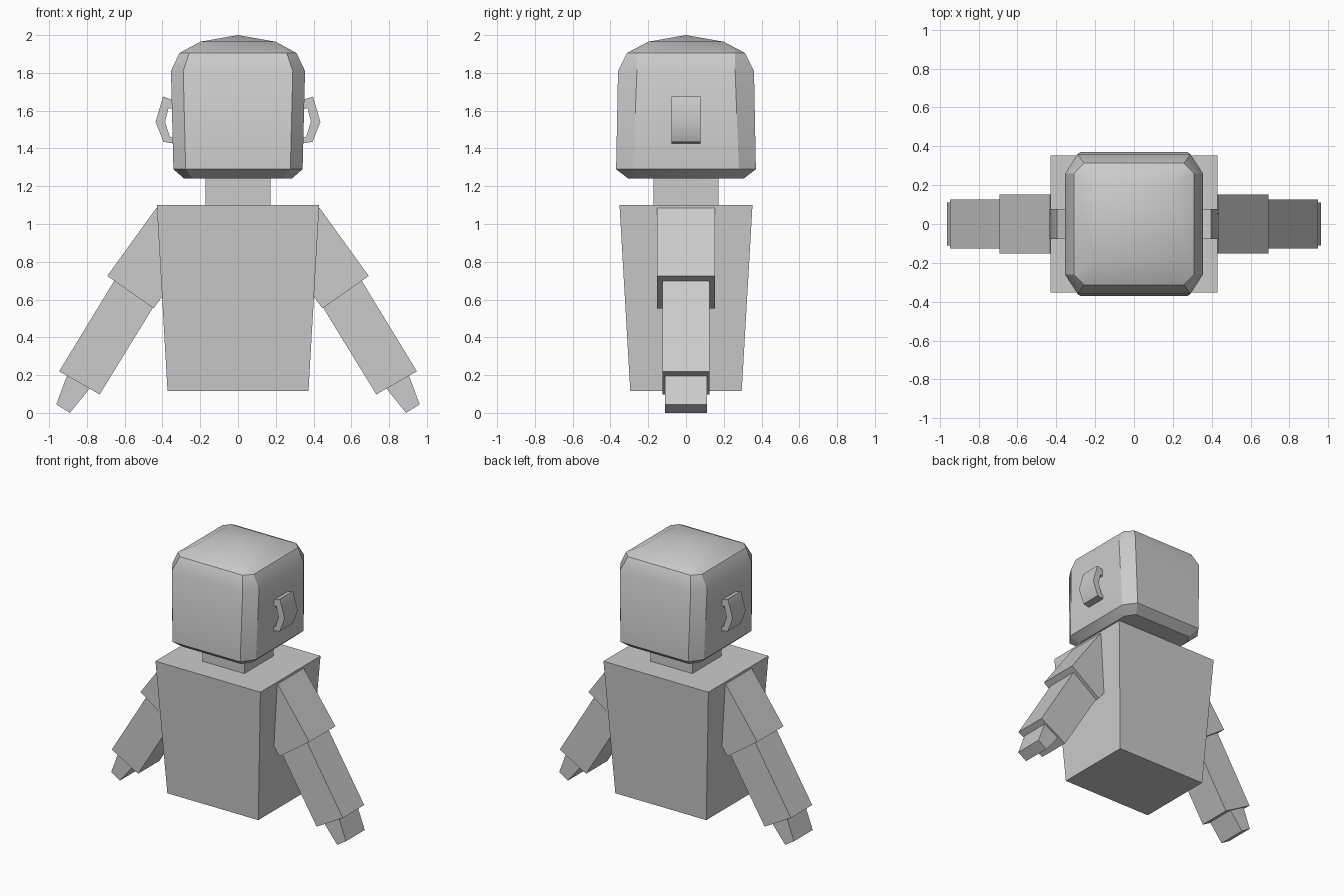
import bpy, bmesh, math

cube = bpy.data.objects.get("Cube")
if cube:
    bpy.data.objects.remove(cube, do_unlink=True)

GREY = (0.6, 0.6, 0.6, 1.0)
grey = bpy.data.materials.new("plain grey")
grey.use_nodes = True
grey.diffuse_color = GREY
grey.node_tree.nodes["Principled BSDF"].inputs["Base Color"].default_value = GREY


def finish(name, bm, angle=None):
    """Turn a bmesh into a named object, optionally smoothed below an angle."""
    bmesh.ops.remove_doubles(bm, verts=bm.verts[:], dist=0.0005)
    bmesh.ops.recalc_face_normals(bm, faces=bm.faces[:])
    mesh = bpy.data.meshes.new(name)
    bm.to_mesh(mesh)
    bm.free()
    mesh.materials.append(grey)
    obj = bpy.data.objects.new(name, mesh)
    bpy.context.collection.objects.link(obj)
    if angle:
        bpy.ops.object.select_all(action='DESELECT')
        obj.select_set(True)
        bpy.context.view_layer.objects.active = obj
        bpy.ops.object.shade_smooth_by_angle(angle=math.radians(angle))
    return obj


def loft(name, rings, apex=None, angle=None):
    """Stack rings of equal vertex count, closed by caps or a top point."""
    bm = bmesh.new()
    loops = [[bm.verts.new(p) for p in ring] for ring in rings]
    n = len(loops[0])
    for a, b in zip(loops, loops[1:]):
        for i in range(n):
            j = (i + 1) % n
            bm.faces.new((a[i], a[j], b[j], b[i]))
    bm.faces.new(loops[0][::-1])
    if apex:
        tip = bm.verts.new(apex)
        for i in range(n):
            bm.faces.new((loops[-1][i], loops[-1][(i + 1) % n], tip))
    else:
        bm.faces.new(loops[-1])
    return finish(name, bm, angle)


def rect(x, y, z):
    return [(-x, -y, z), (x, -y, z), (x, y, z), (-x, y, z)]


def octagon(z, x, y, cx, cy):
    """Rectangle of half size x, y with corners cut back by cx, cy."""
    a, b = x - cx, y - cy
    return [(-a, -y, z), (a, -y, z), (x, -b, z), (x, b, z),
            (a, y, z), (-a, y, z), (-x, b, z), (-x, -b, z)]


def prism(name, profile, depth, side, angle=None):
    """Extrude an x-z profile to +-depth in y, on the given side."""
    return loft(name, [[(side * x, y, z) for x, z in profile]
                       for y in (-depth, depth)], angle=angle)


# Torso and neck
loft("torso", [rect(0.373, 0.295, 0.115), rect(0.43, 0.352, 1.10)])
loft("neck", [rect(0.172, 0.172, 1.08), rect(0.172, 0.172, 1.27)])

# Head: bevelled block with a shallow faceted dome
loft("head", [octagon(1.24, 0.285, 0.305, 0.045, 0.07),
              octagon(1.29, 0.342, 0.37, 0.065, 0.09),
              octagon(1.81, 0.355, 0.36, 0.065, 0.10),
              octagon(1.905, 0.31, 0.313, 0.052, 0.053),
              octagon(1.965, 0.20, 0.20, 0, 0)],
     apex=(0, 0, 2.0), angle=30)

# Ears and arms on both sides
EAR = [(0.34, 1.655), (0.397, 1.675), (0.436, 1.54), (0.395, 1.435),
       (0.335, 1.425), (0.335, 1.45), (0.362, 1.465), (0.386, 1.54),
       (0.368, 1.615), (0.34, 1.605)]
UPPER_ARM = [(0.432, 1.085), (0.692, 0.725), (0.447, 0.553), (0.187, 0.913)]
FOREARM = [(0.632, 0.737), (0.947, 0.22), (0.732, 0.098), (0.42, 0.607)]
HAND = [(0.893, 0.23), (0.962, 0.045), (0.89, 0.0), (0.77, 0.148)]

for side, word in ((1, "left"), (-1, "right")):
    prism(word + "_ear", EAR, 0.077, side, angle=50)
    prism(word + "_upper_arm", UPPER_ARM, 0.153, side)
    prism(word + "_forearm", FOREARM, 0.125, side)
    prism(word + "_hand", HAND, 0.11, side)
